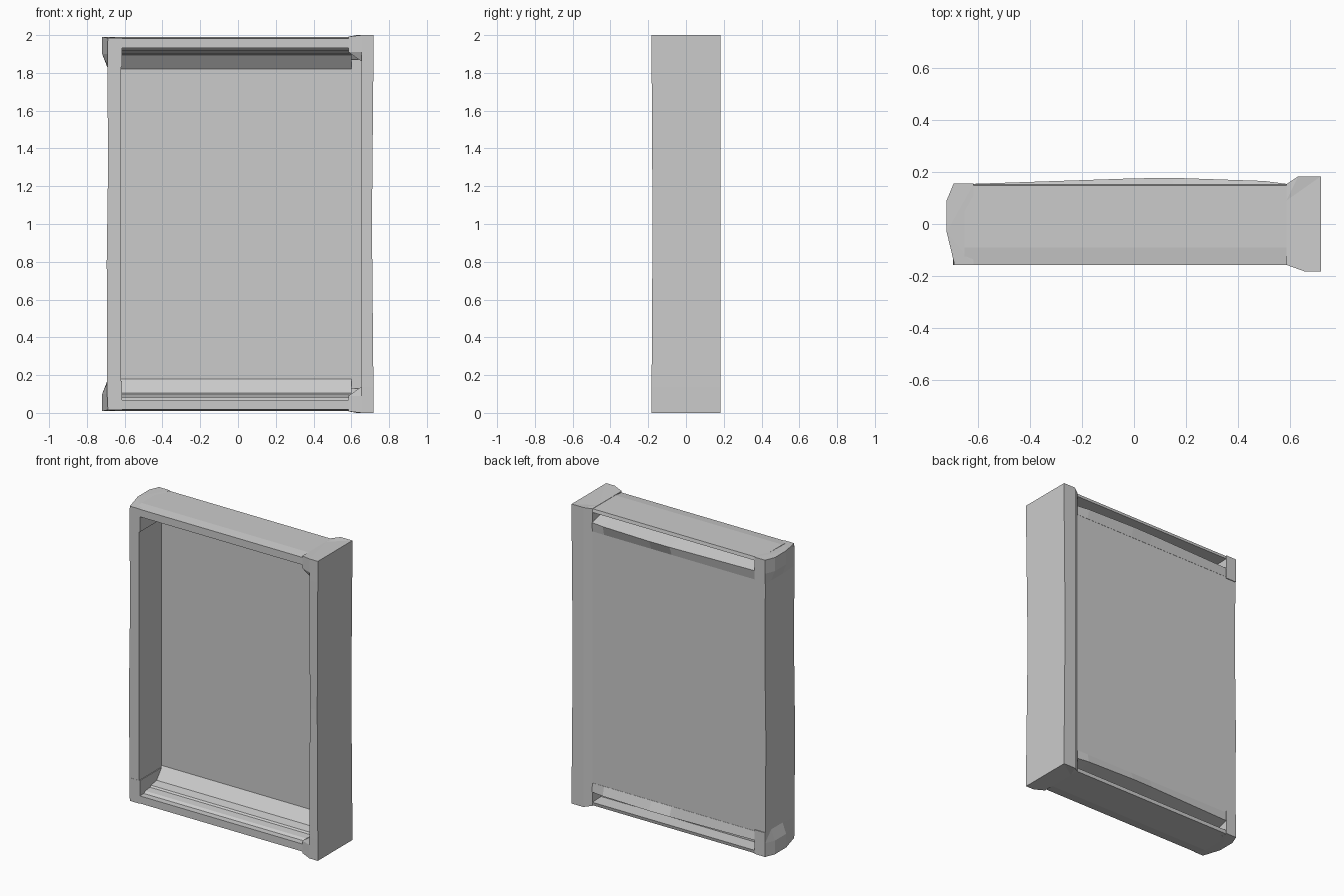
import bpy, bmesh

if "Cube" in bpy.data.objects:
    bpy.data.objects.remove(bpy.data.objects["Cube"])


def loft(name, rings):
    """Skin a closed solid through cross-section rings of equal length."""
    bm = bmesh.new()
    loops = [[bm.verts.new(p) for p in ring] for ring in rings]
    n = len(loops[0])
    for a, b in zip(loops, loops[1:]):
        for i in range(n):
            j = (i + 1) % n
            bm.faces.new((a[i], a[j], b[j], b[i]))
    caps = [bm.faces.new(loops[0]), bm.faces.new(loops[-1])]
    bmesh.ops.triangulate(bm, faces=caps)
    bmesh.ops.recalc_face_normals(bm, faces=bm.faces)
    me = bpy.data.meshes.new(name)
    bm.to_mesh(me)
    bm.free()
    ob = bpy.data.objects.new(name, me)
    bpy.context.collection.objects.link(ob)
    return ob


def flip(rings):
    """Mirror rings top to bottom about mid height."""
    return [[(x, y, 2 - z) for x, y, z in r] for r in rings]


def both(name, rings):
    loft("top_" + name, rings)
    loft("bottom_" + name, flip(rings))


def box(x0, x1, y0, y1, z):
    return [(x0, y0, z), (x1, y0, z), (x1, y1, z), (x0, y1, z)]


# Thick back panel, flush with the rear of the left post
loft("back_panel", [box(-0.65, 0.67, 0.08, 0.15, z) for z in (0.13, 1.87)])

# Left post, slightly bowed on its outer side
loft("left_post", [box(x, -0.62, -0.157, 0.15, z)
                   for z, x in ((0.03, -0.692), (0.8, -0.695), (1.3, -0.688), (1.97, -0.692))])


# Rails: moulded profile with a rear groove, lip bulging at mid span
def rail_ring(x, lip):
    prof = [(-0.157, 1.982), (-0.09, 1.99), (0.148, 1.99), (0.153, 1.968),
            (0.06, 1.965), (0.06, 1.925), (lip, 1.90), (0.151, 1.84), (0.08, 1.82),
            (0.02, 1.895), (-0.04, 1.905), (-0.05, 1.915), (-0.10, 1.92),
            (-0.115, 1.932), (-0.157, 1.932)]
    return [(x, y, z) for y, z in prof]


both("rail", [rail_ring(x, l) for x, l in
              ((-0.65, 0.153), (0.0, 0.175), (0.15, 0.177), (0.5, 0.165), (0.6, 0.152))])


# Left corner blocks, chamfered and flaring out from the post
def corner_ring(out, z, drop):
    return [(-0.615, -0.158, z - drop), (-0.688, -0.158, z - drop), (-0.692 - out, -0.03, z),
            (-0.692 - out, 0.09, z), (-0.692, 0.155, z), (-0.615, 0.155, z)]


both("left_corner", [corner_ring(0.0, 1.83, 0), corner_ring(0.027, 1.90, 0),
                     corner_ring(0.027, 1.991, 0.007)])


# Right post: wide slab with slanted rear flange and corner gussets
def post_ring(z, inner, out, y, drop):
    return [(0.655, -y, z), (out, -y, z), (out, 0.183, z), (0.63, 0.183, z),
            (0.585, 0.153, z - drop), (0.585, 0.13, z - drop),
            (inner, 0.09, z - drop), (inner, -0.157, z - drop)]


upper = [post_ring(1.86, 0.655, 0.717, 0.182, 0),
         post_ring(1.91, 0.585, 0.717, 0.182, 0),
         post_ring(2.0, 0.585, 0.717, 0.182, 0.008)]
middle = [post_ring(1.0, 0.655, 0.709, 0.177, 0)]
loft("right_post", flip(upper)[::-1] + middle + upper)
